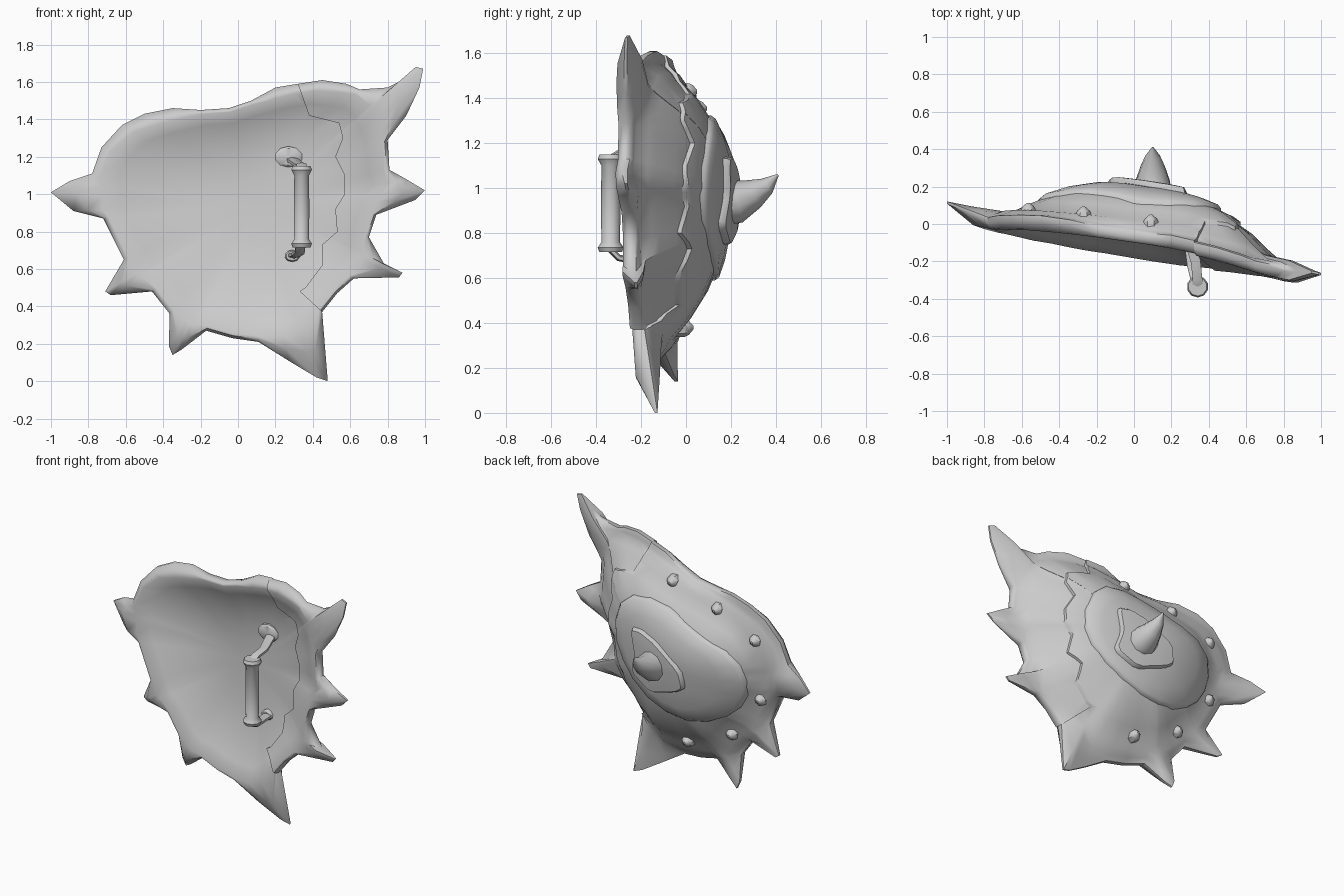
import bpy, bmesh, math
from mathutils import Vector

if "Cube" in bpy.data.objects:
    bpy.data.objects.remove(bpy.data.objects["Cube"])

grey = bpy.data.materials.new("plain grey")
grey.use_nodes = True
grey.diffuse_color = (0.6, 0.6, 0.6, 1)
grey.node_tree.nodes["Principled BSDF"].inputs["Base Color"].default_value = grey.diffuse_color

CX, CZ = 0.1, 0.94


def finish(bm, name, angle=40):
    """Turn a bmesh into a smooth grey object."""
    bmesh.ops.recalc_face_normals(bm, faces=bm.faces)
    mesh = bpy.data.meshes.new(name)
    bm.to_mesh(mesh)
    bm.free()
    mesh.materials.append(grey)
    obj = bpy.data.objects.new(name, mesh)
    bpy.context.collection.objects.link(obj)
    smooth(obj, angle)
    return obj


def smooth(obj, angle=40):
    bpy.ops.object.select_all(action="DESELECT")
    obj.select_set(True)
    bpy.context.view_layer.objects.active = obj
    bpy.ops.object.shade_smooth_by_angle(angle=math.radians(angle))


def loft(name, rings, angle=40):
    """Skin a list of equal rings and cap both ends."""
    bm = bmesh.new()
    loops = [[bm.verts.new(p) for p in ring] for ring in rings]
    n = len(loops[0])
    for a, b in zip(loops, loops[1:]):
        for i in range(n):
            bm.faces.new((a[i], a[(i + 1) % n], b[(i + 1) % n], b[i]))
    for cap in (loops[0], loops[-1]):
        face = bm.faces.new(cap)
        bmesh.ops.poke(bm, faces=[face])
    return finish(bm, name, angle)


def tube(name, path, radii, sides=8, flat=1.0):
    """Skin circles along a path of points."""
    pts = [Vector(p) for p in path]
    rings = []
    for i, p in enumerate(pts):
        axis = (pts[min(i + 1, len(pts) - 1)] - pts[max(i - 1, 0)]).normalized()
        u = axis.cross(Vector((1, 0, 0))).normalized()
        v = axis.cross(u)
        ring = [math.tau * k / sides for k in range(sides)]
        rings.append([p + radii[i] * (u * math.cos(a) * flat + v * math.sin(a)) for a in ring])
    return loft(name, rings)


# Shield outline with its edge spikes, as x and z
outline = [(-1, 1.01), (-.9, 1.07), (-.78, 1.11), (-.73, 1.25), (-.62, 1.37), (-.5, 1.43),
           (-.35, 1.46), (-.2, 1.45), (-.05, 1.46), (.07, 1.5), (.2, 1.57), (.32, 1.59),
           (.45, 1.61), (.58, 1.59), (.65, 1.56), (.8, 1.57), (.86, 1.6), (.95, 1.68),
           (.99, 1.67), (.97, 1.57), (.9, 1.42), (.8, 1.29), (.81, 1.13), (.9, 1.08),
           (1, 1.02), (.95, .97), (.74, .89), (.7, .77), (.78, .63), (.88, .58),
           (.86, .555), (.62, .55), (.53, .47), (.45, .37), (.48, 0), (.42, .02),
           (.27, .11), (.11, .21), (-.03, .23), (-.17, .27), (-.3, .17), (-.35, .14),
           (-.37, .19), (-.365, .36), (-.46, .48), (-.68, .46), (-.71, .48), (-.61, .65),
           (-.72, .87), (-.88, .91)]
polar = [(math.atan2(z - CZ, x - CX), math.hypot(x - CX, z - CZ)) for x, z in outline]


def gap(a, b):
    return abs((a - b + math.pi) % math.tau - math.pi)


# Body radius without the spikes: local minimum, then softened
low = [min(r for a, r in polar if gap(a, a0) < 0.24) for a0, _ in polar]
body = sorted((polar[i][0], min(0.96 * polar[i][1], (low[i - 1] + 2 * low[i] + low[(i + 1) % len(low)]) / 4))
              for i in range(len(low)))
body = [(body[-1][0] - math.tau, body[-1][1])] + body + [(body[0][0] + math.tau, body[0][1])]


def body_radius(angle):
    for (a, r), (b, s) in zip(body, body[1:]):
        if a <= angle <= b:
            return r + (s - r) * (angle - a) / max(b - a, 1e-6)
    return body[0][1]


def base(x, z):
    """Gently twisted and bowed surface that carries the rim."""
    return -0.1 - 0.16 * x - 0.05 * x * x + (0.07 - 0.12 * max(0, x) ** 2) * (z - CZ)


def bulge(d, x):
    """Dome profile, steeper at the broken side."""
    return max(0, 1 - min(d, 1) ** (2.65 + 1.2 * x))


def dome(x, z, height=0.27):
    d = math.hypot(x - CX, z - CZ) / body_radius(math.atan2(z - CZ, x - CX))
    return base(x, z) + height * bulge(d, x)


def shield(name, back, front, rim, shift):
    """Domed shell whose edge runs out into spikes that curl back."""
    def ring(d, height, lift, ridge=0.0):
        out = []
        for a, r in polar:
            b = min(body_radius(a), 0.97 * r)
            t = max(0, d - 1)
            k = b * min(d, 1) + (r - b) * t
            px, pz = CX + k * math.cos(a), CZ + k * math.sin(a)
            curl = (r - b) * ((0.3 - 0.06 * px) * t * t + ridge)
            thin = max(0.3, 1 - 3 * (r - b)) if t == 1 else 1
            out.append((px, base(px, pz) + height * bulge(d, px) + curl + lift * thin + shift, pz))
        return out
    steps = (.03, .25, .45, .62, .76, .88)
    rings = [ring(d, back, 0.02) for d in steps]
    rings += [ring(.94, back, rim), ring(1, back, rim, .12)]
    rings += [ring(1.5, 0, .03, .12), ring(2, 0, .018), ring(2, 0, -.02), ring(1.5, 0, -.035)]
    rings += [ring(d, front, -.035) for d in (1,) + steps[::-1]]
    return loft(name, rings, 50)


# Jagged break between the main body and the side fragment
jagged = [(.25, 1.9), (.32, 1.59), (.38, 1.42), (.54, 1.38), (.56, 1.3), (.52, 1.2), (.57, 1.1),
          (.57, 1), (.52, .92), (.53, .8), (.45, .73), (.45, .62), (.36, .5), (.33, .48),
          (.45, .37), (.55, .25), (1.3, .2), (1.3, 1.9)]
cutter = loft("break_cutter", [[(x, y, z) for x, z in jagged] for y in (-1, 1)])
cutter.hide_render = True

main = shield("shield_body", 0.27, 0.13, 0.045, 0)
fragment = shield("broken_side", 0.255, 0.12, 0.035, -0.01)
for obj, operation in ((main, "DIFFERENCE"), (fragment, "INTERSECT")):
    cut = obj.modifiers.new("break", "BOOLEAN")
    cut.object, cut.operation, cut.solver = cutter, operation, "EXACT"
    bpy.context.view_layer.objects.active = obj
    bpy.ops.object.modifier_apply(modifier="break")
    smooth(obj, 50)
bpy.data.objects.remove(cutter)


def plate(name, points, bottom, top, corner):
    """Raised plate that follows the dome, with its corners rounded off."""
    pts = []
    for i, p in enumerate(points):
        p, q = Vector(p), Vector(points[(i + 1) % len(points)])
        pts += [p.lerp(q, corner), p.lerp(q, 1 - corner)]
    rings = []
    for k, lift in ((1.02, bottom), (1, top - .012), (.96, top), (.75, top), (.5, top), (.25, top), (.03, top)):
        ring = [(CX + (x - CX) * k, CZ + (z - CZ) * k) for x, z in pts]
        rings.append([(x, dome(x, z) + lift, z) for x, z in ring])
    return loft(name, rings)


plate("middle_plate", [(.385, 1.3), (.125, 1.33), (-.17, 1.22), (-.48, 1.12), (-.54, .9), (-.43, .71),
                       (-.17, .58), (.125, .62), (.385, .8), (.49, 1.03)], -.02, .042, .25)
plate("inner_plate", [(.28, 1.13), (.2, 1.14), (.08, 1.1), (-.12, .97), (-.14, .85), (-.08, .81),
                      (.13, .74), (.29, .83), (.25, .97)], .02, .07, .15)

# Curved centre spike
tube("centre_spike", [(.1, .15, .94), (.1, .23, .94), (.1, .3, .975), (.1, .36, 1.01), (.1, .41, 1.06)],
     [.11, .095, .068, .04, .004], 10)

# Blunt studs along the rim
for x, z in ((.09, 1.43), (-.27, 1.355), (-.565, 1.23), (-.586, .83), (-.35, .525), (-.01, .38)):
    y = dome(x, z) - .012
    tube("rim_stud", [(x, y, z), (x, y + .035, z), (x, y + .055, z), (x, y + .075, z)], [.042, .042, .032, .008], 7)

# Grip with flared ends
tube("grip", [(.34, -.335, z) for z in (.715, .735, .76, .92, 1.1, 1.13, 1.15)],
     [.05, .058, .041, .044, .041, .058, .05], 10)

# Straps and pads that fix the grip to the inside of the shield
for name, path, pad, size in (
        ("upper", [(.34, -.34, 1.13), (.34, -.3, 1.155), (.33, -.2, 1.155), (.28, -.03, 1.19)], (.27, 1.2), .075),
        ("lower", [(.335, -.34, .73), (.33, -.3, .69), (.31, -.22, .675), (.29, -.03, .67)], (.29, .67), .042)):
    tube(name + "_strap", path, [.03, .03, .03, .035], 6, 0.5)
    x, z = pad
    y = dome(x, z, 0.13) - .035
    tube(name + "_pad", [(x, y + .02, z), (x, y - .02, z), (x, y - .03, z)], [size, size, size * .8], 10, 0.75)
